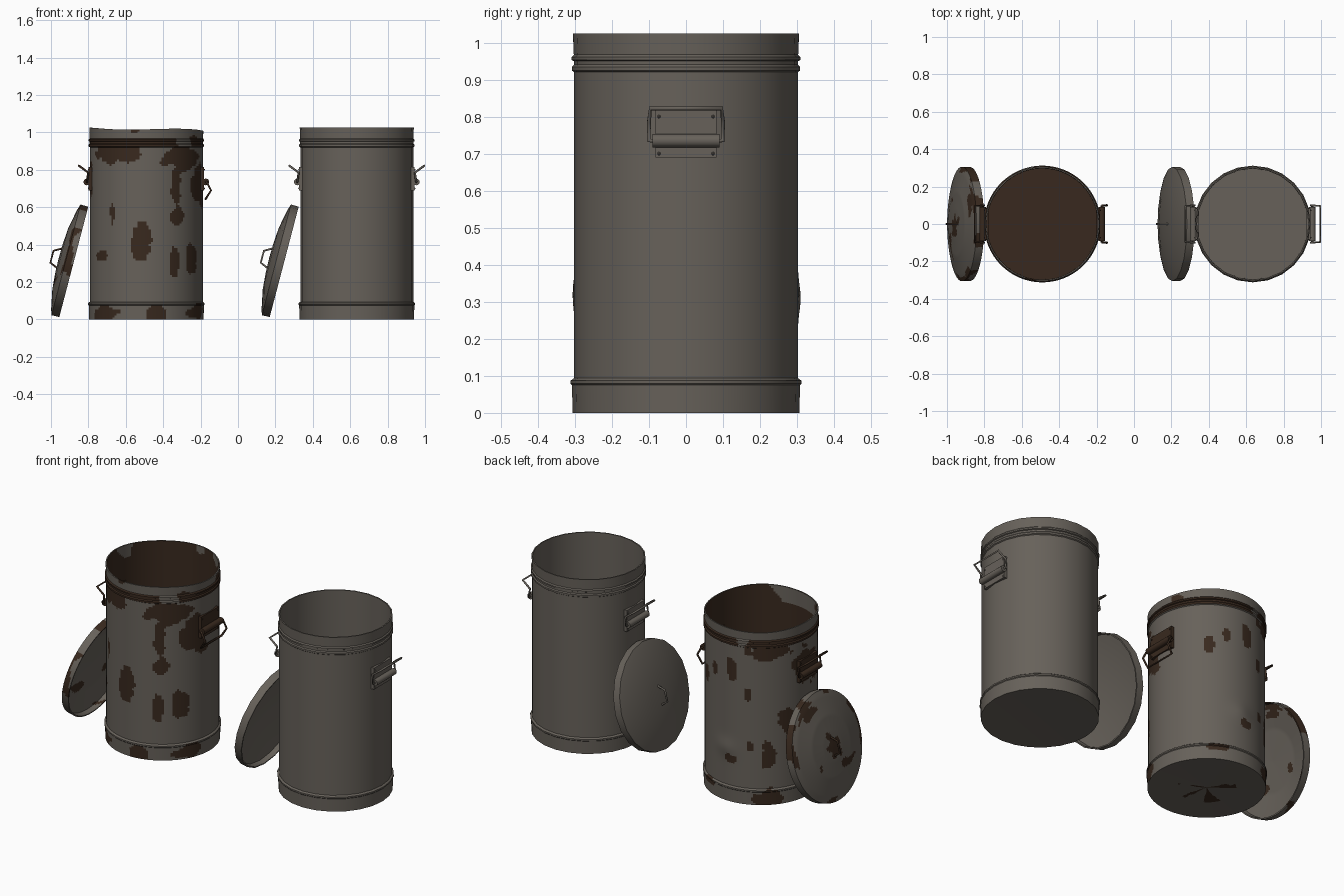
import bpy, bmesh, math
from mathutils import Vector, Matrix, noise

cube = bpy.data.objects.get("Cube")
if cube:
    bpy.data.objects.remove(cube, do_unlink=True)


def material(name, rgb):
    mat = bpy.data.materials.new(name)
    mat.use_nodes = True
    mat.diffuse_color = (*rgb, 1)
    bsdf = mat.node_tree.nodes["Principled BSDF"]
    bsdf.inputs["Base Color"].default_value = (*rgb, 1)
    bsdf.inputs["Roughness"].default_value = 0.8
    return mat


STEEL = material("weathered_steel", (0.135, 0.12, 0.102))
RUST = material("dark_rust", (0.040, 0.022, 0.013))


def finish(name, bm, matrix, mats, rule=None):
    bmesh.ops.recalc_face_normals(bm, faces=bm.faces)
    if rule:
        for f in bm.faces:
            f.material_index = int(rule(f.calc_center_median(), f.normal))
    mesh = bpy.data.meshes.new(name)
    bm.to_mesh(mesh)
    bm.free()
    for m in mats:
        mesh.materials.append(m)
    mesh.shade_smooth()
    mesh.set_sharp_from_angle(angle=math.radians(32))
    ob = bpy.data.objects.new(name, mesh)
    ob.matrix_world = matrix
    bpy.context.collection.objects.link(ob)
    return ob


def lathe(profile, sides, step=None):
    """Spin an (r, z) profile; step splits long runs so colour can vary."""
    pts = [Vector(profile[0])]
    for p in profile[1:]:
        a, b = pts[-1].copy(), Vector(p)
        n = max(1, round((b - a).length / step)) if step else 1
        pts += [a.lerp(b, i / n) for i in range(1, n + 1)]
    bm = bmesh.new()
    verts = [bm.verts.new((r, 0, z)) for r, z in pts]
    edges = [bm.edges.new(e) for e in zip(verts, verts[1:])]
    bmesh.ops.spin(bm, geom=verts + edges, cent=(0, 0, 0), axis=(0, 0, 1),
                   angle=math.tau, steps=sides, use_merge=True)
    bmesh.ops.remove_doubles(bm, verts=bm.verts, dist=1e-5)
    return bm


def wire(name, pts, radius, matrix, mat):
    curve = bpy.data.curves.new(name, "CURVE")
    curve.dimensions = "3D"
    curve.bevel_depth = radius
    curve.bevel_resolution = 1
    curve.use_fill_caps = True
    s = curve.splines.new("POLY")
    s.points.add(len(pts) - 1)
    for sp, p in zip(s.points, pts):
        sp.co = (*p, 1)
    curve.materials.append(mat)
    ob = bpy.data.objects.new(name, curve)
    ob.matrix_world = matrix
    bpy.context.collection.objects.link(ob)
    bpy.ops.object.select_all(action="DESELECT")
    ob.select_set(True)
    bpy.context.view_layer.objects.active = ob
    bpy.ops.object.convert(target="MESH")


# Rust patches on the wall: angle, height, half width, half height
PATCHES = [
    (-122, .89, .17, .05), (-51, .86, .12, .07), (-58, .72, .03, .13),
    (-56, .56, .04, .06), (-18, .72, .1, .1), (-127, .57, .015, .055),
    (-96, .41, .055, .1), (-143, .34, .06, .03), (-60, .3, .035, .075),
    (-37, .33, .05, .075), (135, .89, .15, .04), (111, .65, .02, .04),
    (152, .47, .05, .08), (113, .34, .02, .03), (132, .29, .04, .075),
    (70, .75, .02, .04), (52, .68, .03, .05), (93, .78, .03, .07),
    (92, .25, .03, .03), (180, .76, .1, .1), (-140, .03, .1, .045),
    (-78, .03, .05, .04), (-28, .04, .08, .04), (132, .04, .08, .05),
    (60, .07, .05, .02)]


def can_rust(c, n):
    r = math.hypot(c.x, c.y)
    if c.z < .002:
        return False
    if r < .299 and c.z > .01:                      # inside and floor
        return c.z < .93 or noise.noise(c * 6) < .12
    if .922 < c.z < .966:                           # beads
        return noise.noise(c * 7) > -.15
    if c.z > .966:                                  # rim
        return noise.noise(c * 8) > .4
    wobble = noise.noise(c * 14) * .5 + noise.noise(c * 33) * .22
    ang = math.atan2(c.y, c.x)
    for deg, z, w, h in PATCHES:
        d = (ang - math.radians(deg) + math.pi) % math.tau - math.pi
        if math.hypot(d * .3 / w, (c.z - z) / h) < 1 + wobble:
            return True
    return False


def lid_rust(c, n):
    r = math.hypot(c.x, c.y)
    if r < .09 and c.z > .07:                       # round the grip
        return r < .045 + .07 * noise.noise(c * 30)
    if r > .27:
        return noise.noise(c * 9) > .22
    return noise.noise(c * 9) > .55


CAN = [(0, .004), (.306, 0), (.308, .075), (.312, .079), (.312, .087),
       (.302, .094), (.302, .92), (.308, .924), (.308, .934), (.303, .94),
       (.303, .95), (.309, .953), (.309, .961), (.303, .967), (.305, 1.025),
       (.298, 1.025), (.296, .03), (0, .03)]
LID = [(0, .06), (.17, .055), (.27, .035), (.296, .03), (.298, 0), (.305, 0),
       (.306, .043), (.275, .053), (.17, .074), (.08, .081), (0, .083)]
RAISED = [(.318, .085, .735), (.318, .1, .735), (.311, .1, .785), (.361, .096, .822)]
DROPPED = [(.318, .085, .735), (.322, .1, .735), (.346, .1, .69), (.316, .096, .642)]


def side_handle(prefix, matrix, mat, arm):
    # Mounting plate
    bm = bmesh.new()
    bmesh.ops.create_cube(bm, size=1, matrix=Matrix.Translation((.298, 0, .753))
                          @ Matrix.Diagonal((.022, .164, .126, 1)))
    # Rivets
    for y in (-.073, .073):
        for z in (.7, .8):
            bmesh.ops.create_icosphere(bm, subdivisions=1, radius=.005,
                                       matrix=Matrix.Translation((.309, y, z)))
    finish(prefix + "_handle_plate", bm, matrix, [mat])
    # Rolled sleeve holding the bail
    bm = bmesh.new()
    bmesh.ops.create_cone(bm, cap_ends=True, segments=12, radius1=.018, radius2=.018,
                          depth=.18, matrix=Matrix.Translation((.318, 0, .735))
                          @ Matrix.Rotation(math.pi / 2, 4, "X"))
    finish(prefix + "_handle_sleeve", bm, matrix, [mat])
    # Wire bail
    path = arm + [(x, -y, z) for x, y, z in reversed(arm)]
    wire(prefix + "_handle_bail", path, .006, matrix, mat)


def trash_can(prefix, x, rusty):
    place = Matrix.Translation((x, 0, 0))
    fitting = RUST if rusty else STEEL
    mats = [STEEL, RUST] if rusty else [STEEL]
    # Can shell
    bm = lathe(CAN, 160 if rusty else 24, .011 if rusty else None)
    if rusty:
        for v in bm.verts:                          # bent rim and dented wall
            a = math.atan2(v.co.y, v.co.x)
            if v.co.z > .97:
                k = (v.co.z - .97) / .055
                v.co.z -= k * .009 * (1 + math.sin(2 * a + 1.2) * math.cos(a))
            dent = math.exp(-((v.co.z - .31) / .05) ** 2 - ((a - 1.5) / .2) ** 2)
            v.co.y += .008 * dent
    finish(prefix + "_can", bm, place, mats, can_rust if rusty else None)
    # Side handles
    side_handle(prefix + "_left", place, fitting, DROPPED if rusty else RAISED)
    side_handle(prefix + "_right", place @ Matrix.Rotation(math.pi, 4, "Z"), fitting, RAISED)
    # Lid leaning on the can
    lean = (Matrix.Translation((x - .388, 0, .3075))
            @ Matrix.Rotation(math.radians(-75.3), 4, "Y"))
    bm = lathe(LID, 120 if rusty else 20, .011 if rusty else None)
    finish(prefix + "_lid", bm, lean, mats, lid_rust if rusty else None)
    grip = [(-.055, 0, .076), (-.036, 0, .12), (.03, 0, .12), (.055, 0, .076)]
    wire(prefix + "_lid_grip", grip, .006, lean, fitting)


trash_can("rusty", -.49, True)
trash_can("clean", .635, False)
